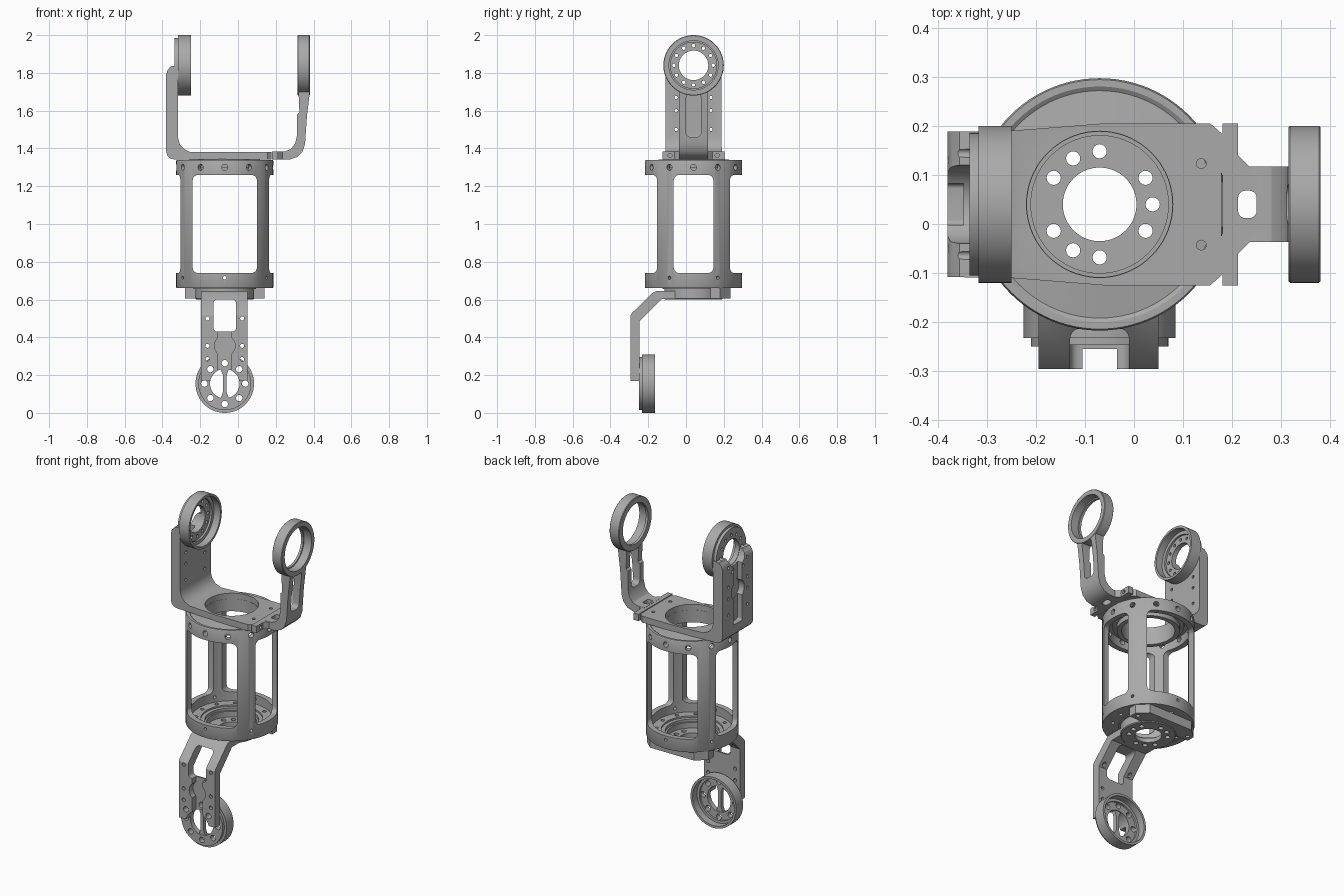
import bpy
import bmesh
from math import cos, sin, pi
from mathutils import Matrix, Vector

cube = bpy.data.objects.get("Cube")
if cube:
    bpy.data.objects.remove(cube, do_unlink=True)

metal = bpy.data.materials.new("grey_metal")
metal.use_nodes = True
GREY = (0.4, 0.4, 0.4, 1)
metal.diffuse_color = GREY
metal.node_tree.nodes["Principled BSDF"].inputs["Base Color"].default_value = GREY

CX, CY = -0.07, 0.04          # axis of the cage
parts = []


def place(axis, u, v, w):
    return {"x": (w, u, v), "y": (u, w, v), "z": (u, v, w)}[axis]


def finish(name, bm):
    bmesh.ops.recalc_face_normals(bm, faces=bm.faces)
    mesh = bpy.data.meshes.new(name)
    bm.to_mesh(mesh)
    bm.free()
    mesh.materials.append(metal)
    ob = bpy.data.objects.new(name, mesh)
    bpy.context.collection.objects.link(ob)
    parts.append(ob)
    return ob


def prism(name, outlines, axis, lo, hi):
    """Extrude one or more closed outlines along an axis."""
    bm = bmesh.new()
    for pts in outlines:
        a = [bm.verts.new(place(axis, u, v, lo)) for u, v in pts]
        b = [bm.verts.new(place(axis, u, v, hi)) for u, v in pts]
        bm.faces.new(a)
        bm.faces.new(b[::-1])
        for i in range(len(pts)):
            bm.faces.new((a[i - 1], a[i], b[i], b[i - 1]))
    return finish(name, bm)


def lathe(name, profile, axis, cu, cv, n=72):
    """Revolve a closed (radius, height) profile."""
    bm = bmesh.new()
    rings = [[bm.verts.new(place(axis, cu + r * cos(2 * pi * i / n), cv + r * sin(2 * pi * i / n), h))
              for r, h in profile] for i in range(n)]
    for i in range(n):
        p, q = rings[i - 1], rings[i]
        for k in range(len(profile)):
            bm.faces.new((p[k - 1], p[k], q[k], q[k - 1]))
    return finish(name, bm)


def disc(u, v, r, n=24):
    return [(u + r * cos(2 * pi * i / n), v + r * sin(2 * pi * i / n)) for i in range(n)]


def rrect(u0, v0, u1, v1, r=0.02, n=5):
    """Rounded rectangle outline."""
    corners = [(u1 - r, v1 - r), (u0 + r, v1 - r), (u0 + r, v0 + r), (u1 - r, v0 + r)]
    return [(u + r * cos((k + i / n) * pi / 2), v + r * sin((k + i / n) * pi / 2))
            for k, (u, v) in enumerate(corners) for i in range(n + 1)]


def bolts(u, v, radius, r, count=12, skip=()):
    return [disc(u + radius * cos(2 * pi * i / count), v + radius * sin(2 * pi * i / count), r, 16)
            for i in range(count) if i not in skip]


def apply_cutter(targets, cutter, op="DIFFERENCE"):
    for ob in targets:
        mod = ob.modifiers.new("cut", "BOOLEAN")
        mod.operation, mod.object, mod.solver = op, cutter, "EXACT"
        with bpy.context.temp_override(object=ob, active_object=ob):
            bpy.ops.object.modifier_apply(modifier=mod.name)
    parts.remove(cutter)
    bpy.data.objects.remove(cutter, do_unlink=True)


def cut(targets, outlines, axis, lo, hi, op="DIFFERENCE"):
    apply_cutter(targets, prism("cutter", outlines, axis, lo, hi), op)


def radial_holes(ob, z, count, r):
    bm = bmesh.new()
    for i in range(count):
        m = (Matrix.Translation((CX, CY, z)) @ Matrix.Rotation(2 * pi * i / count - pi / 2, 4, "Z")
             @ Matrix.Translation((0.24, 0, 0)) @ Matrix.Rotation(pi / 2, 4, "Y"))
        bmesh.ops.create_cone(bm, cap_ends=True, segments=16, radius1=r, radius2=r, depth=0.08, matrix=m)
    apply_cutter([ob], finish("cutter", bm))


def joint_cup(name, axis, cu, cv, back, rad):
    """Shallow cup with a drilled floor, open toward the positive axis."""
    prof = [(0.078, 0), (rad - 0.015, 0), (rad - 0.015, 0.018), (rad, 0.018), (rad, 0.085),
            (rad - 0.014, 0.085), (rad - 0.014, 0.042), (0.125, 0.042), (0.125, 0.03), (0.078, 0.03)]
    return lathe(name, [(r, back + h) for r, h in prof], axis, cu, cv)


# Cage: two rings joined by four pillars
cage = lathe("cage", [(0.225, 0.66), (0.255, 0.66), (0.257, 0.664), (0.257, 1.334), (0.254, 1.34),
                      (0.24, 1.34), (0.225, 1.33)], "z", CX, CY, 96)
cut([cage], [rrect(CX - 0.17, 0.74, CX + 0.17, 1.26, 0.03)], "y", -1, 1)
cut([cage], [rrect(CY - 0.105, 0.74, CY + 0.105, 1.26, 0.03)], "x", -1, 1)
radial_holes(cage, 1.3, 12, 0.016)
radial_holes(cage, 0.715, 6, 0.009)

# Cage floor and top cover
floor = lathe("cage_floor", [(0.15, 0.655), (0.165, 0.655), (0.165, 0.661), (0.235, 0.661), (0.235, 0.685),
                             (0.172, 0.685), (0.172, 0.675), (0.15, 0.675)], "z", CX, CY)
cut([floor], bolts(CX, CY, 0.2, 0.011), "z", 0.6, 0.8)
lathe("cage_cover", [(0.148, 1.27), (0.175, 1.27), (0.175, 1.3), (0.2, 1.3), (0.2, 1.315),
                     (0.235, 1.315), (0.235, 1.334), (0.148, 1.345)], "z", CX, CY)

# Stop block under the cage
block = prism("stop_block", [[(CX - 0.21, 0.13), (CX + 0.21, 0.13), (CX + 0.21, 0.18), (CX + 0.15, 0.235),
                              (CX - 0.15, 0.235), (CX - 0.21, 0.18)]], "z", 0.605, 0.663)
cut([block], [disc(CX, CY, 0.15, 64)], "z", 0.5, 0.8)
cut([block], [disc(CX - 0.18, 0.165, 0.012), disc(CX + 0.18, 0.165, 0.012)], "z", 0.5, 0.8)

# Hub below the cage
hub = lathe("lower_hub", [(0.075, 0.6), (0.15, 0.6), (0.155, 0.605), (0.155, 0.66), (0.14, 0.66),
                          (0.14, 0.625), (0.075, 0.625)], "z", CX, CY)
cut([hub], bolts(CX, CY, 0.108, 0.0145, skip=(2, 6, 10)), "z", 0.5, 0.7)

# Lower arm: bent plate with window, groove and screw holes
LZ = 0.155
arm = prism("lower_arm", [[(-0.05, 0.602), (-0.13, 0.602), (-0.245, 0.485), (-0.245, 0.17), (-0.295, 0.17),
                           (-0.295, 0.515), (-0.285, 0.53), (-0.175, 0.637), (-0.155, 0.645),
                           (-0.05, 0.645)]], "x", -0.195, 0.05)
cut([arm], [disc(CX, CY, 0.15, 64)], "z", 0.5, 0.8)
cut([arm], [rrect(CX - 0.06, 0.43, CX + 0.06, 0.6)], "y", -0.4, -0.08)
cut([arm], [rrect(CX - 0.035, 0.1, CX + 0.035, 0.46, 0.005)], "y", -0.4, -0.255)
cut([arm], [disc(CX, 0.355, 0.055)], "y", -0.4, -0.258)
cut([arm], [disc(CX + s * 0.092, z, 0.011, 12) for s in (-1, 1) for z in (0.285, 0.355, 0.5)], "y", -0.4, -0.1)

# Lower joint cup and the tongue across its bore
cup = joint_cup("lower_joint_cup", "y", CX, LZ, -0.25, 0.155)
cut([arm], [disc(CX, LZ, 0.078, 48)], "y", -0.4, -0.1)
cut([arm, cup], bolts(CX, LZ, 0.108, 0.017, 8), "y", -0.4, -0.1)
prism("joint_tongue", [[(CX - 0.024, 0.07), (CX + 0.024, 0.07), (CX + 0.01, 0.11), (CX + 0.01, 0.2),
                        (CX + 0.024, 0.24), (CX - 0.024, 0.24), (CX - 0.01, 0.2), (CX - 0.01, 0.11)]],
      "y", -0.248, -0.225)

# Upper bracket: top plate bending up into the right wall
UZ = 1.84
bracket = prism("upper_bracket", [[(0.178, 1.341), (-0.335, 1.341), (-0.36, 1.347), (-0.375, 1.362), (-0.38, 1.385),
                                   (-0.38, 1.79), (-0.373, 1.815), (-0.355, 1.835), (-0.317, 1.84),
                                   (-0.317, 1.455), (-0.308, 1.422), (-0.285, 1.396), (-0.25, 1.38),
                                   (0.178, 1.38)]], "y", -0.2, 0.3)
cut([bracket], [[(-0.5, -0.106), (-0.25, -0.11), (-0.06, -0.125), (0.155, -0.125), (0.178, -0.105),
                 (0.178, 0.185), (0.155, 0.205), (-0.06, 0.205), (-0.25, 0.19), (-0.5, 0.186)]],
    "z", 1, 3, "INTERSECT")
cut([bracket], [disc(CX, CY, 0.149, 72)], "z", 1.2, 1.5)
cut([bracket], [disc(0.137, CY + s * 0.083, 0.01, 16) for s in (-1, 1)], "z", 1.2, 1.5)
cut([bracket], [rrect(CY - 0.042, 1.42, CY + 0.042, 1.95, 0.01)], "x", -0.5, -0.347)
cut([bracket], [disc(CY, 1.62, 0.062)], "x", -0.5, -0.343)
cut([bracket], [disc(CY + s * 0.092, z, 0.009, 12) for s in (-1, 1) for z in (1.5, 1.6, 1.67)], "x", -0.5, -0.28)

# Right joint cup
right_cup = joint_cup("right_joint_cup", "x", CY, UZ, -0.335, 0.16)
cut([bracket], [disc(CY, UZ, 0.08, 48)], "x", -0.5, -0.2)
cut([bracket, right_cup], bolts(CY, UZ, 0.104, 0.009), "x", -0.5, -0.2)

# Left arm: curved neck, mounting flange and bearing ring
neck = prism("left_arm", [[(0.2, 1.342), (0.275, 1.342), (0.315, 1.355), (0.342, 1.383), (0.355, 1.425),
                           (0.365, 1.57), (0.378, 1.68), (0.378, 1.71), (0.32, 1.71), (0.325, 1.59),
                           (0.313, 1.58), (0.313, 1.47), (0.302, 1.425), (0.28, 1.397), (0.25, 1.385),
                           (0.2, 1.385)]], "y", CY - 0.077, CY + 0.077)
cut([neck], [rrect(CY - 0.04, 1.46, CY + 0.04, 1.69, 0.025)], "x", 0.29, 0.5)
cut([neck], [rrect(0.212, CY - 0.028, 0.25, CY + 0.028, 0.015)], "z", 1.2, 1.5)
flange = prism("left_flange", [[(0.18, -0.125), (0.212, -0.125), (0.212, -0.06), (0.235, -0.037),
                                (0.212, -0.037), (0.212, 0.117), (0.235, 0.117), (0.212, 0.14),
                                (0.212, 0.205), (0.18, 0.205)]], "z", 1.342, 1.384)
cut([flange], [disc(CY + s * 0.125, 1.363, 0.011, 16) for s in (-1, 0, 1)], "x", 0.1, 0.3)
lathe("left_bearing_ring", [(0.122, 0.315), (0.157, 0.315), (0.16, 0.318), (0.16, 0.377), (0.157, 0.38),
                            (0.13, 0.38), (0.13, 0.33), (0.122, 0.33)], "x", CY, UZ)

# Smooth round surfaces, keep edges crisp
bpy.ops.object.select_all(action="DESELECT")
for ob in parts:
    ob.select_set(True)
bpy.context.view_layer.objects.active = parts[0]
bpy.ops.object.shade_smooth_by_angle()
